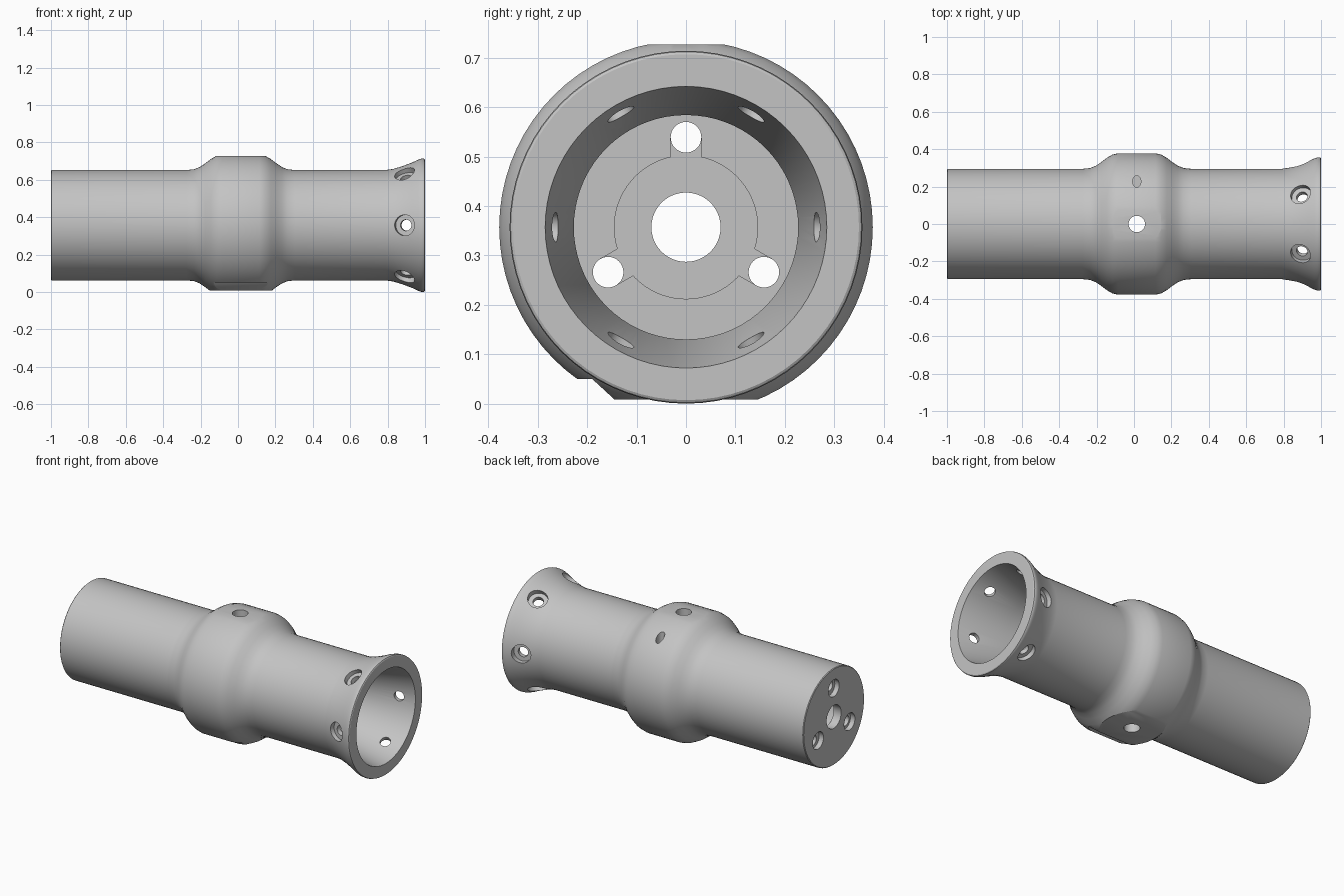
import bpy, bmesh, math
from mathutils import Vector

cube = bpy.data.objects.get("Cube")
if cube:
    bpy.data.objects.remove(cube, do_unlink=True)

AXIS_Z = 0.357
MID_X = 0.015
SEGMENTS = 72

grey = bpy.data.materials.new("light_grey")
grey.use_nodes = True
colour = (0.55, 0.55, 0.55, 1)
grey.diffuse_color = colour
bsdf = next(n for n in grey.node_tree.nodes if n.type == 'BSDF_PRINCIPLED')
bsdf.inputs["Base Color"].default_value = colour


def make_object(name, bm):
    bmesh.ops.recalc_face_normals(bm, faces=bm.faces)
    mesh = bpy.data.meshes.new(name)
    bm.to_mesh(mesh)
    bm.free()
    obj = bpy.data.objects.new(name, mesh)
    bpy.context.collection.objects.link(obj)
    mesh.materials.append(grey)
    return obj


def lathe(name, profile):
    """Turn a closed (x, radius) section about the tube axis."""
    bm = bmesh.new()
    rings = []
    for i in range(SEGMENTS):
        a = math.tau * i / SEGMENTS
        rings.append([bm.verts.new((x, r * math.cos(a), AXIS_Z + r * math.sin(a)))
                      for x, r in profile])
    n = len(profile)
    for i in range(SEGMENTS):
        a, b = rings[i], rings[(i + 1) % SEGMENTS]
        for j in range(n):
            k = (j + 1) % n
            bm.faces.new((a[j], a[k], b[k], b[j]))
    return make_object(name, bm)


cutters = []


def drill(start, end, radius, stretch_y=1):
    start, end = Vector(start), Vector(end)
    bm = bmesh.new()
    bmesh.ops.create_cone(bm, cap_ends=True, segments=32, radius1=radius,
                          radius2=radius, depth=(end - start).length)
    obj = make_object("drill_cutter", bm)
    obj.scale.y = stretch_y
    obj.rotation_mode = 'QUATERNION'
    obj.rotation_quaternion = (end - start).to_track_quat('Z', 'Y')
    obj.location = (start + end) / 2
    cutters.append(obj)


def prism(points, x0, x1):
    """Cutter with a (y, z) outline running along x."""
    bm = bmesh.new()
    face = bm.faces.new([bm.verts.new((x0, y, z)) for y, z in points])
    grown = bmesh.ops.extrude_face_region(bm, geom=[face])
    verts = [v for v in grown["geom"] if isinstance(v, bmesh.types.BMVert)]
    bmesh.ops.translate(bm, verts=verts, vec=(x1 - x0, 0, 0))
    cutters.append(make_object("prism_cutter", bm))


def radial(x, r, angle):
    return Vector((x, r * math.cos(angle), AXIS_Z + r * math.sin(angle)))


# Tube wall: outer skin with central bulge and flared rim, then the bore
bulge = [(0.29, 0.295), (0.25, 0.299), (0.22, 0.311), (0.19, 0.331),
         (0.16, 0.354), (0.13, 0.371), (0.10, 0.378)]
outer = [(-1, 0.291), (-0.996, 0.295)]
outer += [(MID_X - d, r) for d, r in bulge]
outer += [(MID_X + d, r) for d, r in reversed(bulge)]
outer += [(0.79, 0.295), (0.83, 0.301), (0.88, 0.316), (0.93, 0.335),
          (0.965, 0.351), (0.98, 0.356), (0.99, 0.357), (0.997, 0.355), (1, 0.35)]
inner = [(1, 0.285), (0.72, 0.227), (-0.9, 0.227), (-0.9, 0.145),
         (-0.95, 0.145), (-0.95, 0.07), (-1, 0.07)]
body = lathe("coupling_tube", outer + inner)

# Flats above and below the bulge, and the relief beside the lower pad
prism([(-0.3, 0.727), (0.3, 0.727), (0.3, 0.8), (-0.3, 0.8)], -0.3, 0.33)
prism([(-0.3, -0.1), (0.3, -0.1), (0.3, 0.008), (-0.3, 0.008)], -0.3, 0.33)
prism([(-0.26, 0.05), (-0.19, 0.05), (-0.14, 0.004), (-0.14, -0.05),
       (-0.26, -0.05)], -0.3, 0.33)

# Vertical cross hole and small blind hole in the bulge
drill((MID_X, 0, -0.1), (MID_X, 0, 0.9), 0.044)
drill((MID_X, 0.227, 0.55), (MID_X, 0.227, 0.8), 0.022, 1.4)

# Six counterbored holes square to the flared rim
for i in range(6):
    a = i * math.tau / 6
    outward = radial(-0.24, 1, a) - Vector((0, 0, AXIS_Z))
    seat = radial(0.898, 0.29, a)
    drill(seat - outward * 0.08, seat + outward * 0.12, 0.03)
    drill(seat, seat + outward * 0.12, 0.056)

# Three counterbored end holes with slots into the central recess
for i in range(3):
    a = math.pi / 2 + i * math.tau / 3
    drill(radial(-1.1, 0.182, a), radial(-0.85, 0.182, a), 0.031)
    drill(radial(-1.1, 0.175, a), radial(-0.97, 0.175, a), 0.052)
    side = Vector((0, -math.sin(a), math.cos(a))) * 0.031
    corners = [radial(0, r, a) + side * s
               for r, s in ((0.11, -1), (0.182, -1), (0.182, 1), (0.11, 1))]
    prism([(c.y, c.z) for c in corners], -0.949, -0.85)

# Carve, then drop the cutters
bpy.ops.object.select_all(action='DESELECT')
body.select_set(True)
bpy.context.view_layer.objects.active = body
for cutter in cutters:
    cutter.hide_render = True
    mod = body.modifiers.new("cut", 'BOOLEAN')
    mod.operation = 'DIFFERENCE'
    mod.solver = 'EXACT'
    mod.object = cutter
    bpy.ops.object.modifier_apply(modifier=mod.name)
for cutter in cutters:
    bpy.data.objects.remove(cutter, do_unlink=True)

bpy.ops.object.shade_smooth_by_angle(angle=math.radians(30))
